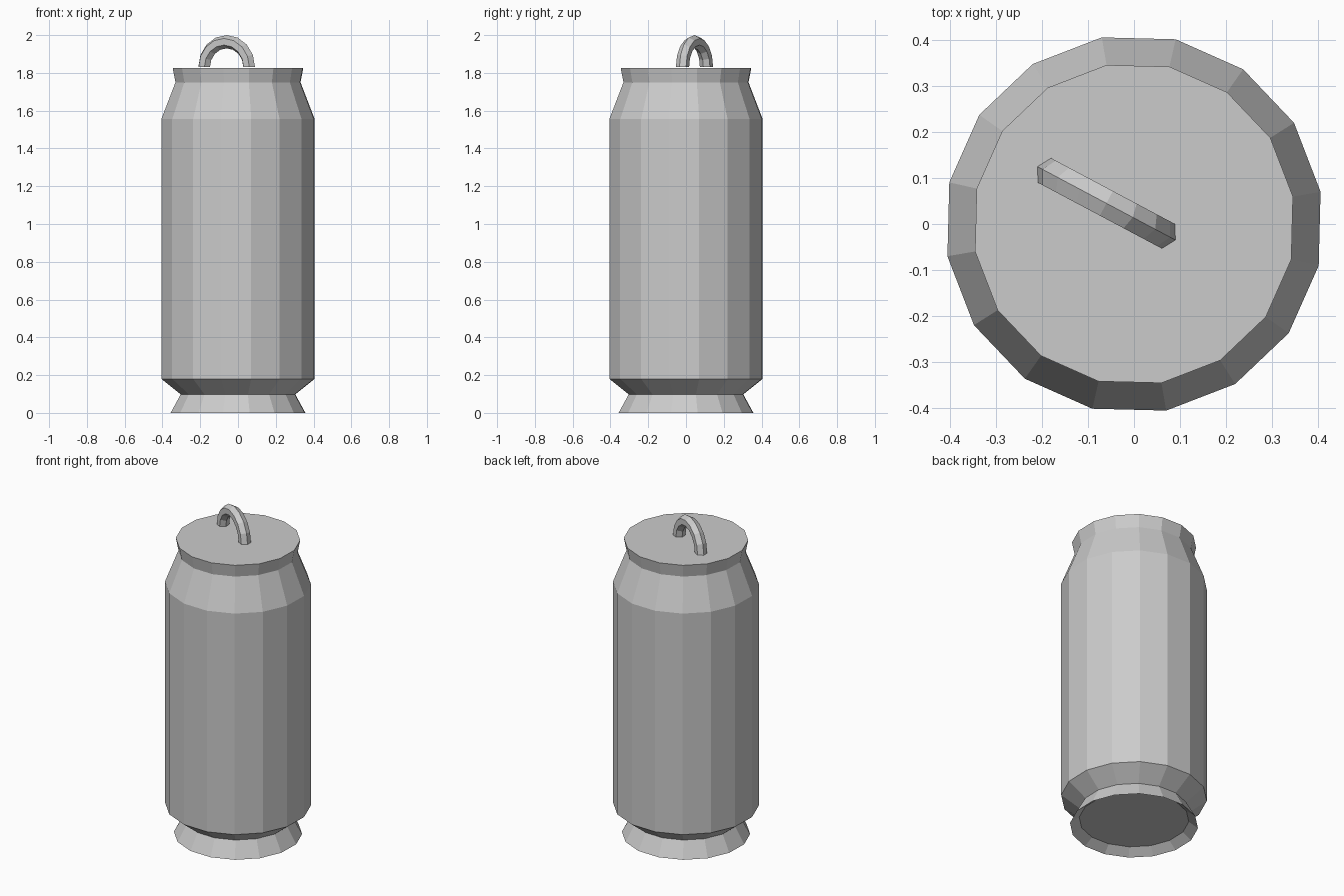
import bpy, bmesh
from math import sin, cos, pi, radians
from mathutils import Vector

if "Cube" in bpy.data.objects:
    bpy.data.objects.remove(bpy.data.objects["Cube"])


def finish(bm, name):
    bmesh.ops.recalc_face_normals(bm, faces=bm.faces)
    mesh = bpy.data.meshes.new(name)
    bm.to_mesh(mesh)
    bm.free()
    obj = bpy.data.objects.new(name, mesh)
    bpy.context.collection.objects.link(obj)
    return obj


def skin(bm, rings):
    """Bridge successive closed rings of points and cap both ends."""
    loops = [[bm.verts.new(p) for p in ring] for ring in rings]
    n = len(loops[0])
    for a, b in zip(loops, loops[1:]):
        for i in range(n):
            j = (i + 1) % n
            bm.faces.new((a[i], a[j], b[j], b[i]))
    bm.faces.new(loops[0])
    bm.faces.new(loops[-1])


# Can body: 16-sided lathe from recessed base, over the foot, to the flat lid
SIDES = 16
TURN = radians(9.8)
profile = [(0.31, 0.04), (0.362, 0.0), (0.308, 0.098), (0.412, 0.18),
           (0.412, 1.555), (0.336, 1.75), (0.351, 1.827)]
bm = bmesh.new()
skin(bm, [[(r * cos(TURN + 2 * pi * i / SIDES), r * sin(TURN + 2 * pi * i / SIDES), z)
           for i in range(SIDES)] for r, z in profile])
finish(bm, "can_body")

# Pull ring: half hoop with a hexagonal section standing on the lid
MAJOR, MINOR, STEPS = 0.135, 0.035, 8
along = Vector((cos(radians(-28)), sin(radians(-28)), 0))
across = Vector((-along.y, along.x, 0))
up = Vector((0, 0, 1))
centre = Vector((-0.06, 0.045, 1.83))
rings = []
for s in range(STEPS + 1):
    t = pi * s / STEPS
    out = along * cos(t) + up * sin(t)
    rings.append([centre + out * (MAJOR + MINOR * cos(k * pi / 3)) + across * MINOR * sin(k * pi / 3)
                  for k in range(6)])
bm = bmesh.new()
skin(bm, rings)
finish(bm, "pull_ring")
